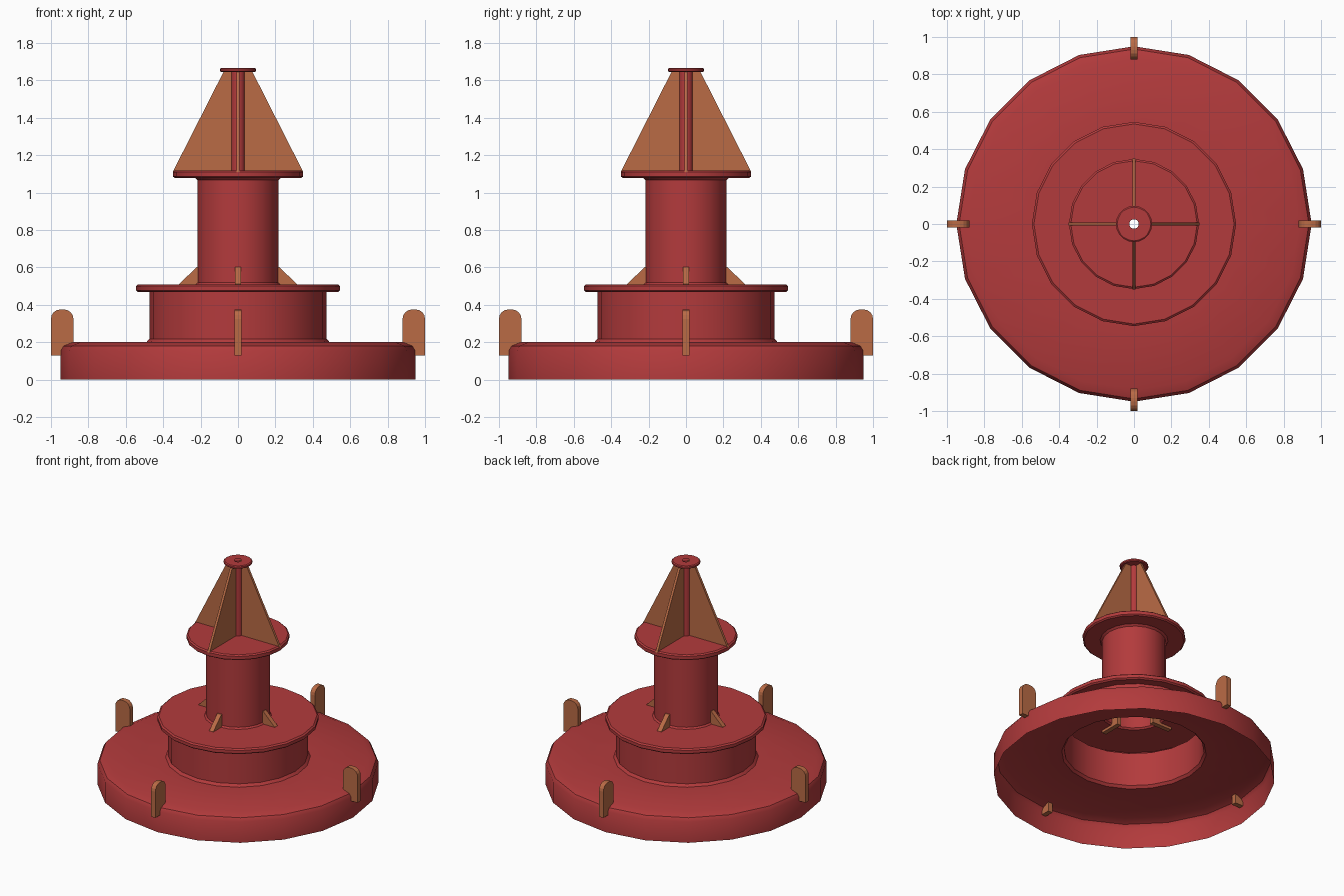
import bpy, bmesh, math
from mathutils import Matrix

if "Cube" in bpy.data.objects:
    bpy.data.objects.remove(bpy.data.objects["Cube"])

SIDES = 20


def material(name, rgb):
    m = bpy.data.materials.new(name)
    m.diffuse_color = (*rgb, 1)
    m.use_nodes = True
    m.node_tree.nodes["Principled BSDF"].inputs["Base Color"].default_value = m.diffuse_color
    return m


RED = material("red_paint", (0.45, 0.043, 0.045))
ORANGE = material("orange_paint", (0.49, 0.147, 0.06))


def finish(name, bm, mat, smooth):
    mesh = bpy.data.meshes.new(name)
    bm.to_mesh(mesh)
    bm.free()
    mesh.materials.append(mat)
    obj = bpy.data.objects.new(name, mesh)
    bpy.context.collection.objects.link(obj)
    if smooth:
        bpy.ops.object.select_all(action='DESELECT')
        obj.select_set(True)
        bpy.context.view_layer.objects.active = obj
        bpy.ops.object.shade_smooth_by_angle(angle=math.radians(35))
    return obj


def lathe(name, profile):
    """Open shell turned around z from (radius, height) points."""
    bm = bmesh.new()
    rings = []
    for r, z in profile:
        rings.append([bm.verts.new((r * math.cos(a), r * math.sin(a), z))
                      for a in (2 * math.pi * i / SIDES for i in range(SIDES))])
    for low, high in zip(rings, rings[1:]):
        for i in range(SIDES):
            j = (i + 1) % SIDES
            bm.faces.new((low[i], low[j], high[j], high[i]))
    return finish(name, bm, RED, True)


def radial_plates(name, outline, thickness):
    """Four upright plates around z, cut from an (radius, height) outline."""
    for k in range(4):
        bm = bmesh.new()
        face = bm.faces.new([bm.verts.new((r, thickness / 2, z)) for r, z in outline])
        ext = bmesh.ops.extrude_face_region(bm, geom=[face])
        verts = [v for v in ext["geom"] if isinstance(v, bmesh.types.BMVert)]
        bmesh.ops.translate(bm, verts=verts, vec=(0, -thickness, 0))
        bmesh.ops.recalc_face_normals(bm, faces=bm.faces)
        bmesh.ops.transform(bm, matrix=Matrix.Rotation(k * math.pi / 2, 4, 'Z'), verts=bm.verts)
        finish(f"{name}_{k + 1}", bm, ORANGE, False)


# Float hull, open underneath
lathe("float_hull", [(0.95, 0), (0.95, 0.155), (0.935, 0.18), (0.885, 0.2),
                     (0.49, 0.2)])

# Drum with its overhanging deck
lathe("drum_and_deck", [(0.49, 0.2), (0.474, 0.218), (0.474, 0.468), (0.535, 0.468),
                        (0.546, 0.477), (0.546, 0.5), (0.535, 0.509), (0.227, 0.509)])

# Column with its upper flange
lathe("column", [(0.227, 0.509), (0.216, 0.52), (0.216, 1.066), (0.23, 1.078),
                 (0.338, 1.078), (0.348, 1.086), (0.348, 1.11), (0.338, 1.118),
                 (0.037, 1.118)])

# Hollow stem with its small cap
lathe("stem_and_cap", [(0.037, 1.118), (0.037, 1.645), (0.09, 1.645), (0.097, 1.65),
                       (0.097, 1.661), (0.09, 1.666), (0.025, 1.666)])

# Sloping topmark fins
radial_plates("topmark_fin", [(0.033, 1.11), (0.349, 1.11), (0.075, 1.65), (0.033, 1.65)], 0.018)

# Gussets at the foot of the column
radial_plates("column_gusset", [(0.155, 0.49), (0.315, 0.49), (0.315, 0.51),
                                (0.22, 0.603), (0.155, 0.603)], 0.034)

# Rounded lifting tabs on the hull edge
R = 0.05
tab = [(0.88, 0.13), (1.0, 0.13)]
for cx, start in ((1.0 - R, 0), (0.88 + R, 90)):
    for s in range(5):
        a = math.radians(start + s * 22.5)
        tab.append((cx + R * math.cos(a), 0.375 - R + R * math.sin(a)))
radial_plates("lifting_tab", tab, 0.036)
